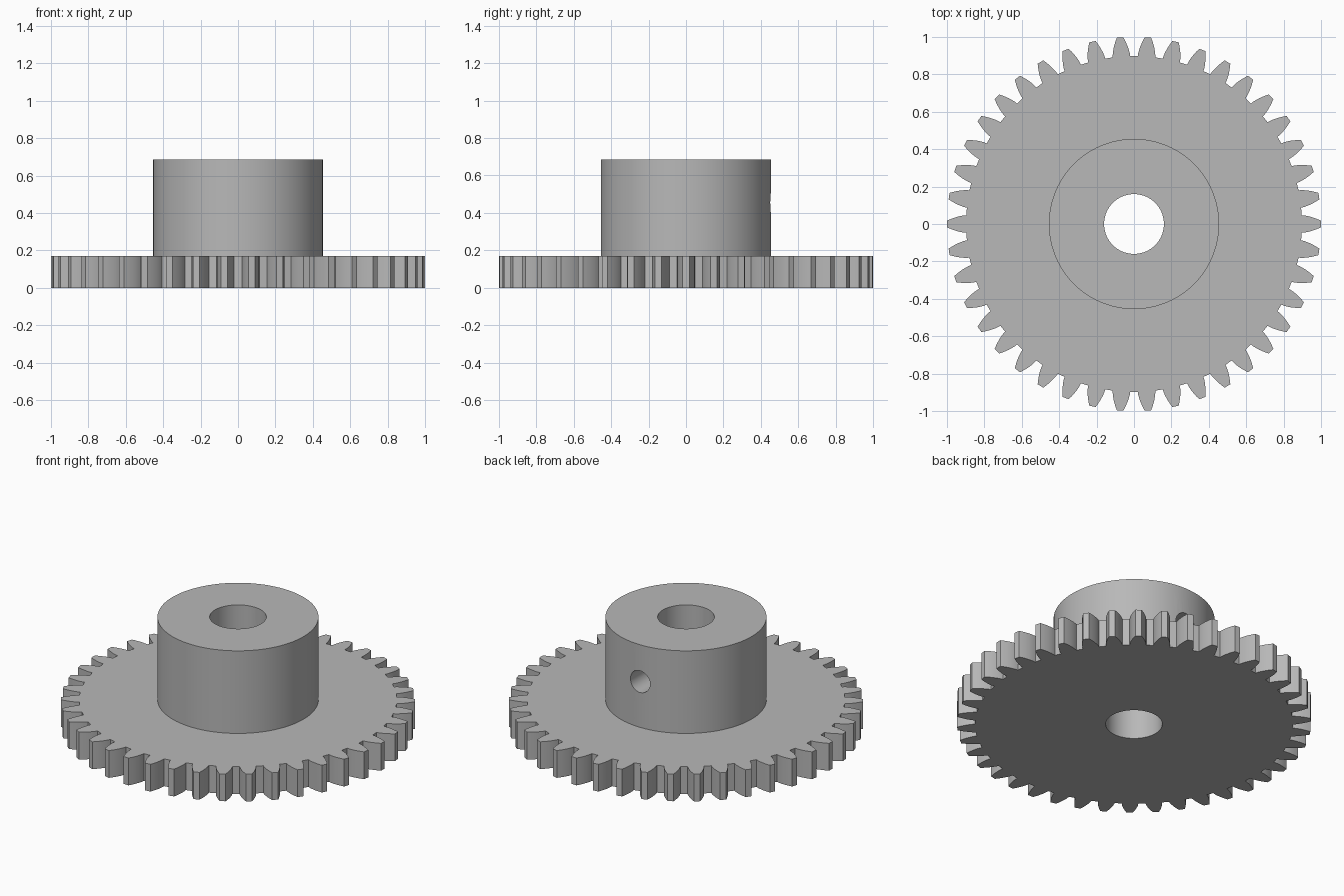
import bpy, bmesh, math
from mathutils import Matrix

cube = bpy.data.objects.get("Cube")
if cube:
    bpy.data.objects.remove(cube, do_unlink=True)

# Gear proportions, all based on the tooth module
TEETH = 42
MODULE = 2 / (TEETH + 2)
PITCH_R = MODULE * TEETH / 2
BASE_R = PITCH_R * math.cos(math.radians(20))
ROOT_R = PITCH_R - 1.25 * MODULE
TIP_R = 1.0
PLATE_H, TOTAL_H = 0.17, 0.685
HUB_R, BORE_R, SCREW_R, SCREW_Z = 0.455, 0.16, 0.068, 0.455

steel = bpy.data.materials.new("steel grey")
steel.use_nodes = True
grey = (0.48, 0.48, 0.48, 1)
steel.diffuse_color = grey
steel.node_tree.nodes["Principled BSDF"].inputs["Base Color"].default_value = grey


def add_object(name, bm):
    bmesh.ops.recalc_face_normals(bm, faces=bm.faces)
    mesh = bpy.data.meshes.new(name)
    bm.to_mesh(mesh)
    bm.free()
    mesh.materials.append(steel)
    obj = bpy.data.objects.new(name, mesh)
    bpy.context.collection.objects.link(obj)
    return obj


def cylinder(name, radius, z0, z1, sides=96, matrix=Matrix()):
    bm = bmesh.new()
    place = matrix @ Matrix.Translation((0, 0, (z0 + z1) / 2))
    bmesh.ops.create_cone(bm, cap_ends=True, segments=sides, radius1=radius,
                          radius2=radius, depth=z1 - z0, matrix=place)
    return add_object(name, bm)


def combine(target, tool, operation):
    mod = target.modifiers.new(operation.lower(), "BOOLEAN")
    mod.object, mod.operation, mod.solver = tool, operation, "EXACT"
    bpy.context.view_layer.objects.active = target
    bpy.ops.object.modifier_apply(modifier=mod.name)
    bpy.data.objects.remove(tool, do_unlink=True)


def involute(radius):
    a = math.acos(min(1, BASE_R / radius))
    return math.tan(a) - a


def half_angle(radius):
    # half the tooth's angular thickness at a radius
    return math.pi / (2 * TEETH) + involute(PITCH_R) - involute(radius)


# Toothed plate: involute flanks mirrored about each tooth's centre line
flank = [ROOT_R + (TIP_R - ROOT_R) * i / 6 for i in range(7)]
tooth = [(r, -half_angle(r)) for r in flank]
tooth += [(r, -a) for r, a in reversed(tooth)]
bm = bmesh.new()
outline = []
for k in range(TEETH):
    for r, a in tooth:
        t = a + math.tau * k / TEETH
        outline.append(bm.verts.new((r * math.cos(t), r * math.sin(t), 0)))
face = bm.faces.new(outline)
top = bmesh.ops.extrude_face_region(bm, geom=[face])["geom"]
bmesh.ops.translate(bm, vec=(0, 0, PLATE_H),
                    verts=[v for v in top if isinstance(v, bmesh.types.BMVert)])
gear = add_object("gear_with_hub", bm)

# Hub, shaft bore and set screw hole at the back
combine(gear, cylinder("hub", HUB_R, PLATE_H / 2, TOTAL_H), "UNION")
combine(gear, cylinder("bore_cutter", BORE_R, -0.1, TOTAL_H + 0.1, 64), "DIFFERENCE")
toward_back = Matrix.Translation((0, 0, SCREW_Z)) @ Matrix.Rotation(-math.pi / 2, 4, "X")
combine(gear, cylinder("screw_cutter", SCREW_R, 0, 0.6, 32, toward_back), "DIFFERENCE")

# Smooth curved walls, crisp edges
bpy.ops.object.select_all(action="DESELECT")
gear.select_set(True)
bpy.context.view_layer.objects.active = gear
bpy.ops.object.shade_smooth_by_angle(angle=math.radians(25))
